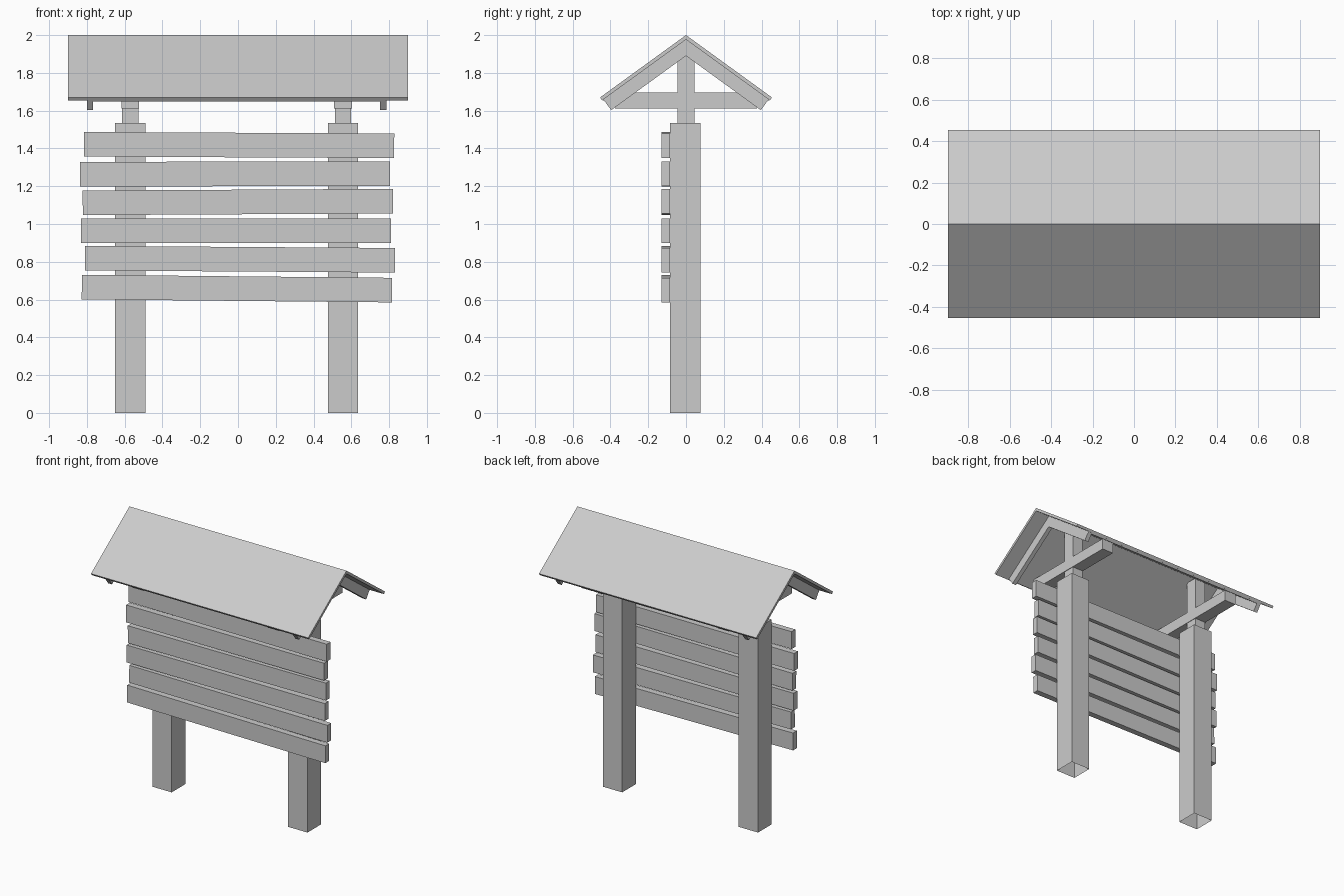
import bpy, bmesh
from math import atan2
from mathutils import Matrix

if "Cube" in bpy.data.objects:
    bpy.data.objects.remove(bpy.data.objects["Cube"])

MID = -0.007  # the frame sits slightly left of the roof centre


def box(name, x, y, z, tilt=0.0, open_bottom=False):
    """Box from (min, max) ranges, optionally tilted about the y axis."""
    bm = bmesh.new()
    bmesh.ops.create_cube(bm, size=1)
    if open_bottom:
        bm.normal_update()
        low = [f for f in bm.faces if f.normal.z < -0.9]
        bmesh.ops.delete(bm, geom=low, context='FACES_ONLY')
    bmesh.ops.scale(bm, vec=(x[1] - x[0], y[1] - y[0], z[1] - z[0]), verts=bm.verts)
    bmesh.ops.rotate(bm, matrix=Matrix.Rotation(tilt, 3, 'Y'), verts=bm.verts)
    bmesh.ops.translate(bm, vec=[sum(r) / 2 for r in (x, y, z)], verts=bm.verts)
    return finish(name, bm)


def finish(name, bm):
    mesh = bpy.data.meshes.new(name)
    bm.to_mesh(mesh)
    bm.free()
    ob = bpy.data.objects.new(name, mesh)
    bpy.context.collection.objects.link(ob)
    return ob


# Roof section: outer slope runs from the ridge (0, 2.0) to the eave (0.455, 1.67)
RUN, RISE = 0.455, 0.33
LENGTH = (RUN ** 2 + RISE ** 2) ** 0.5
DY, DZ = RUN / LENGTH, -RISE / LENGTH


def gable(name, x0, x1, top, bottom, trim=0.0):
    """Chevron layer between two depths below the outer roof slope."""
    def eave(d):
        s = LENGTH - trim
        return (DY * s + DZ * d, 2 + DZ * s - DY * d)
    right = [eave(top), eave(bottom)]
    left = [(-y, z) for y, z in reversed(right)]
    profile = [(0, 2 - top / DY)] + right + [(0, 2 - bottom / DY)] + left
    bm = bmesh.new()
    a = [bm.verts.new((x0, y, z)) for y, z in profile]
    b = [bm.verts.new((x1, y, z)) for y, z in profile]
    n = len(profile)
    for i in range(n):
        j = (i + 1) % n
        bm.faces.new((a[i], a[j], b[j], b[i]))
    # end caps, split at the ridge
    for v in (a, b):
        bm.faces.new((v[0], v[1], v[2], v[3]))
        bm.faces.new((v[0], v[3], v[4], v[5]))
    bmesh.ops.recalc_face_normals(bm, faces=bm.faces)
    return finish(name, bm)


# Roof covering and the thinner lining below it
gable("roof", -0.9, 0.9, 0.0, 0.019)
gable("roof_lining", MID - 0.79, MID + 0.79, 0.019, 0.029, 0.005)

for side, label in ((-1, "left"), (1, "right")):
    # Gable rafters
    c = MID + side * 0.776
    gable(label + "_rafter", c - 0.016, c + 0.016, 0.029, 0.089, 0.008)
    # Main post, king post and tie beam
    c = MID + side * 0.563
    box(label + "_post", (c - 0.08, c + 0.08), (-0.086, 0.076), (0, 1.535), open_bottom=True)
    box(label + "_king_post", (c - 0.043, c + 0.043), (-0.045, 0.045), (1.535, 1.94))
    box(label + "_tie_beam", (c - 0.047, c + 0.047), (-0.375, 0.375), (1.612, 1.695))

# Uneven boards: left x, right x, left centre z, right centre z
boards = [
    (-0.815, 0.827, 1.422, 1.414),
    (-0.836, 0.805, 1.264, 1.266),
    (-0.822, 0.820, 1.112, 1.121),
    (-0.831, 0.811, 0.965, 0.965),
    (-0.810, 0.832, 0.819, 0.808),
    (-0.827, 0.816, 0.666, 0.650),
]
for i, (x0, x1, z0, z1) in enumerate(boards):
    mid = (z0 + z1) / 2
    box(f"board_{i + 1}", (x0, x1), (-0.131, -0.086), (mid - 0.065, mid + 0.065),
        tilt=-atan2(z1 - z0, x1 - x0))
